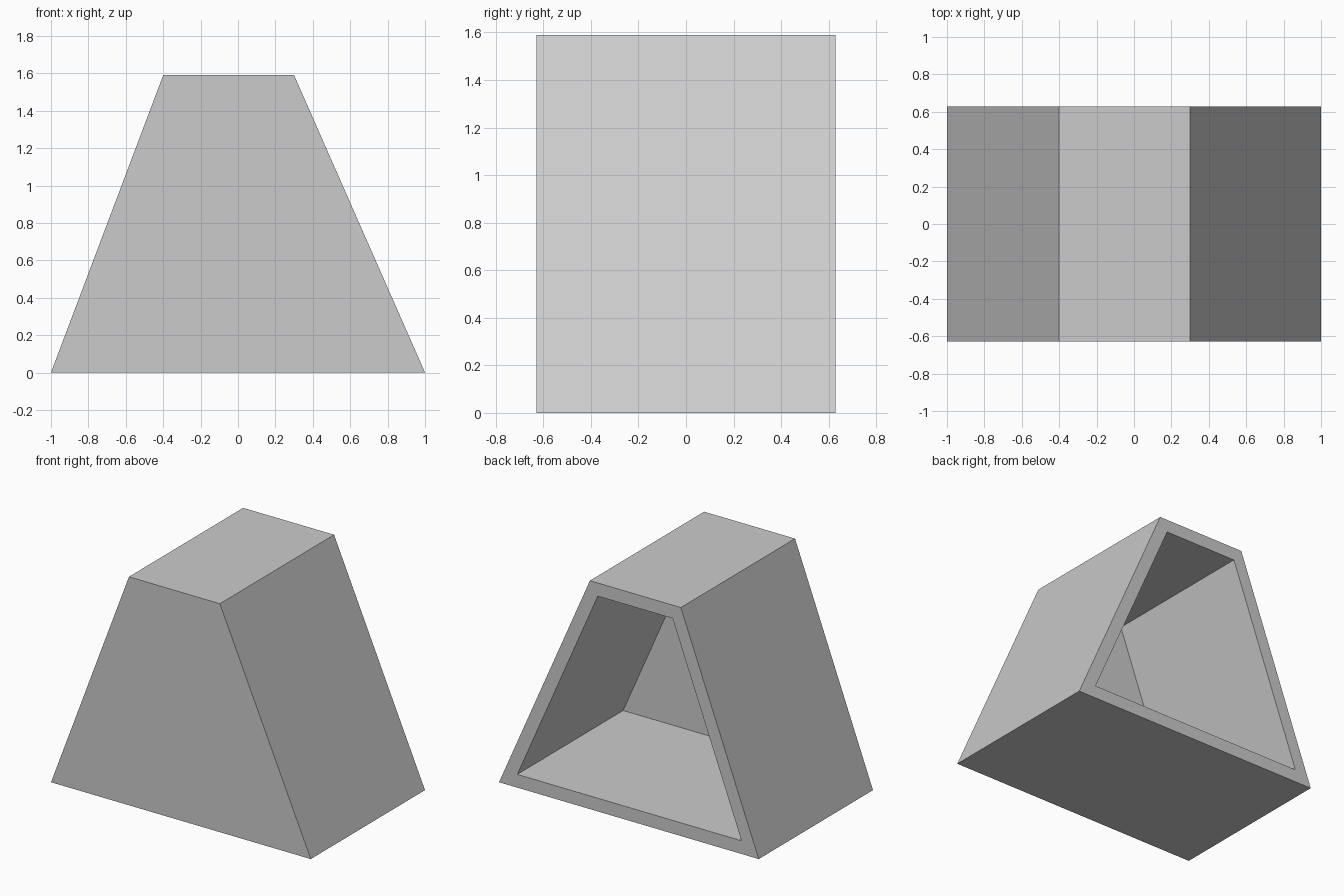
import bpy
import bmesh
from mathutils import Vector

if "Cube" in bpy.data.objects:
    bpy.data.objects.remove(bpy.data.objects["Cube"], do_unlink=True)

HALF_DEPTH = 0.628
WALL = 0.092
PROFILE = [(-1, 0), (1, 0), (0.3, 1.59), (-0.4, 1.59)]

# Plain grey material
grey = bpy.data.materials.new("plain grey")
grey.use_nodes = True
color = (0.6, 0.6, 0.6, 1)
grey.diffuse_color = color
grey.node_tree.nodes["Principled BSDF"].inputs["Base Color"].default_value = color

# Solid tapered block: front profile extruded to the back
bm = bmesh.new()
bm.faces.new([bm.verts.new((x, -HALF_DEPTH, z)) for x, z in PROFILE])
result = bmesh.ops.extrude_face_region(bm, geom=bm.faces[:], use_keep_orig=True)
back_verts = [g for g in result["geom"] if isinstance(g, bmesh.types.BMVert)]
bmesh.ops.translate(bm, verts=back_verts, vec=(0, 2 * HALF_DEPTH, 0))
bmesh.ops.recalc_face_normals(bm, faces=bm.faces[:])

# Hollow: even rim on the back face, then push the middle in to the front wall
back = max(bm.faces, key=lambda f: f.calc_center_median().y)
bmesh.ops.inset_region(bm, faces=[back], thickness=WALL, use_even_offset=True)
cavity = bmesh.ops.extrude_discrete_faces(bm, faces=[back])["faces"][0]
bmesh.ops.translate(bm, verts=cavity.verts[:], vec=Vector((0, WALL - 2 * HALF_DEPTH, 0)))
bmesh.ops.recalc_face_normals(bm, faces=bm.faces[:])

mesh = bpy.data.meshes.new("tapered_shell")
bm.to_mesh(mesh)
bm.free()
mesh.materials.append(grey)
shell = bpy.data.objects.new("tapered_shell", mesh)
bpy.context.collection.objects.link(shell)
